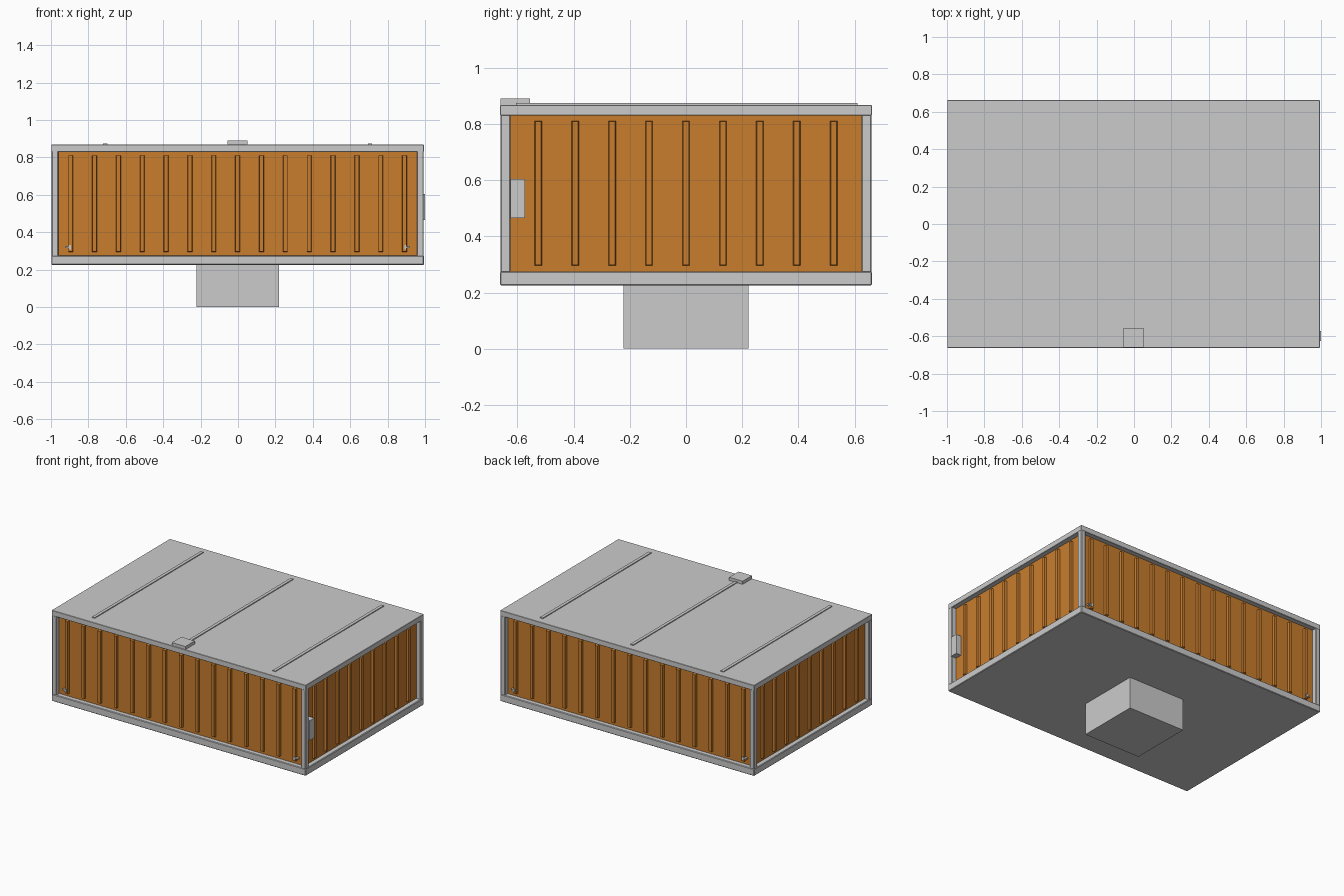
import bpy
import bmesh
import math
from mathutils import Matrix

if "Cube" in bpy.data.objects:
    bpy.data.objects.remove(bpy.data.objects["Cube"])

CX = -0.002            # body centre in x
HX, HY = 0.996, 0.662  # half sizes of the outer frame
INSET = 0.034          # panel depth behind the frame
Z_FLOOR, Z_SILL, Z_HEAD, Z_ROOF = 0.225, 0.275, 0.83, 0.868


def material(name, rgb):
    m = bpy.data.materials.new(name)
    m.diffuse_color = (*rgb, 1)
    m.use_nodes = True
    m.node_tree.nodes["Principled BSDF"].inputs["Base Color"].default_value = m.diffuse_color
    return m


GREY = material("light_grey", (0.6, 0.6, 0.6))
ORANGE = material("orange", (0.58, 0.205, 0.027))


def finish(name, bm, mat, bevel=0):
    bmesh.ops.recalc_face_normals(bm, faces=bm.faces)
    me = bpy.data.meshes.new(name)
    bm.to_mesh(me)
    bm.free()
    me.materials.append(mat)
    ob = bpy.data.objects.new(name, me)
    bpy.context.collection.objects.link(ob)
    if bevel:
        mod = ob.modifiers.new("bevel", 'BEVEL')
        mod.width = bevel
        mod.segments = 1
    return ob


def add_box(bm, x0, x1, y0, y1, z0, z1):
    mat = Matrix.Translation(((x0 + x1) / 2, (y0 + y1) / 2, (z0 + z1) / 2))
    mat = mat @ Matrix.Diagonal((x1 - x0, y1 - y0, z1 - z0, 1))
    bmesh.ops.create_cube(bm, size=1, matrix=mat)


def box(name, mat, *lims, bevel=0):
    bm = bmesh.new()
    add_box(bm, *lims)
    return finish(name, bm, mat, bevel)


def add_rib(bm, turn, dist, along):
    """Tapered upright rib standing on a panel that faces -y before turning."""
    w, depth, z0, z1 = 0.0135, 0.016, 0.295, 0.812
    r = bmesh.ops.create_cube(bm, size=1)
    for v in r["verts"]:
        outer = v.co.y < 0
        t = 0.003 if outer else 0
        v.co.x = along + math.copysign(w - t, v.co.x)
        v.co.z = z1 - t if v.co.z > 0 else z0 + t
        v.co.y = -dist - depth if outer else -dist + 0.004
    place = Matrix.Translation((CX, 0, 0)) @ Matrix.Rotation(turn, 4, 'Z')
    bmesh.ops.transform(bm, matrix=place, verts=r["verts"])


# orange wall core, set back behind the frame
box("wall_panels", ORANGE, CX - HX + INSET, CX + HX - INSET,
    -HY + INSET, HY - INSET, Z_SILL - 0.01, Z_HEAD + 0.01)

# ribs on all four walls
for name, turn, half, count, step in (
        ("front_ribs", 0, HY, 15, 0.1275),
        ("back_ribs", math.pi, HY, 15, 0.1275),
        ("right_ribs", math.pi / 2, HX, 9, 0.1315),
        ("left_ribs", -math.pi / 2, HX, 9, 0.1315)):
    bm = bmesh.new()
    for i in range(count):
        add_rib(bm, turn, half - INSET, (i - (count - 1) / 2) * step)
    finish(name, bm, ORANGE)

# base and roof slabs
box("base_frame", GREY, CX - HX, CX + HX, -HY, HY, Z_FLOOR, Z_SILL, bevel=0.004)
box("roof", GREY, CX - HX, CX + HX, -HY, HY, Z_HEAD, Z_ROOF, bevel=0.002)

# corner posts
bm = bmesh.new()
p = 0.036
for sx in (-1, 1):
    for sy in (-1, 1):
        x, y = CX + sx * (HX - p / 2 - 0.001), sy * (HY - p / 2 - 0.001)
        add_box(bm, x - p / 2, x + p / 2, y - p / 2, y + p / 2,
                Z_SILL - 0.005, Z_HEAD + 0.005)
finish("corner_posts", bm, GREY, bevel=0.004)

# roof strips and roof unit
bm = bmesh.new()
for x in (-0.71, -0.003, 0.706):
    add_box(bm, x - 0.011, x + 0.011, -0.605, 0.61, Z_ROOF - 0.005, 0.874)
finish("roof_strips", bm, GREY)
box("roof_unit", GREY, -0.056, 0.05, -0.66, -0.555, Z_ROOF - 0.005, 0.89)

# control plate on the right wall
box("control_plate", GREY, CX + HX - INSET - 0.005, 1.0,
    -0.625, -0.573, 0.465, 0.605)

# small handles low on the front and back walls
bm = bmesh.new()
for sx in (-1, 1):
    for sy in (-1, 1):
        x, y = CX + sx * 0.907, sy * (HY - INSET)
        add_box(bm, x - 0.015, x + 0.015, y - 0.02, y + 0.02, 0.315, 0.325)
        x += sx * -0.01
        add_box(bm, x - 0.006, x + 0.006, y - 0.022, y + 0.022, 0.309, 0.331)
finish("wall_handles", bm, GREY)

# pedestal under the base
box("pedestal", GREY, CX - 0.221, CX + 0.221, -0.222, 0.222, 0, Z_FLOOR + 0.01)
